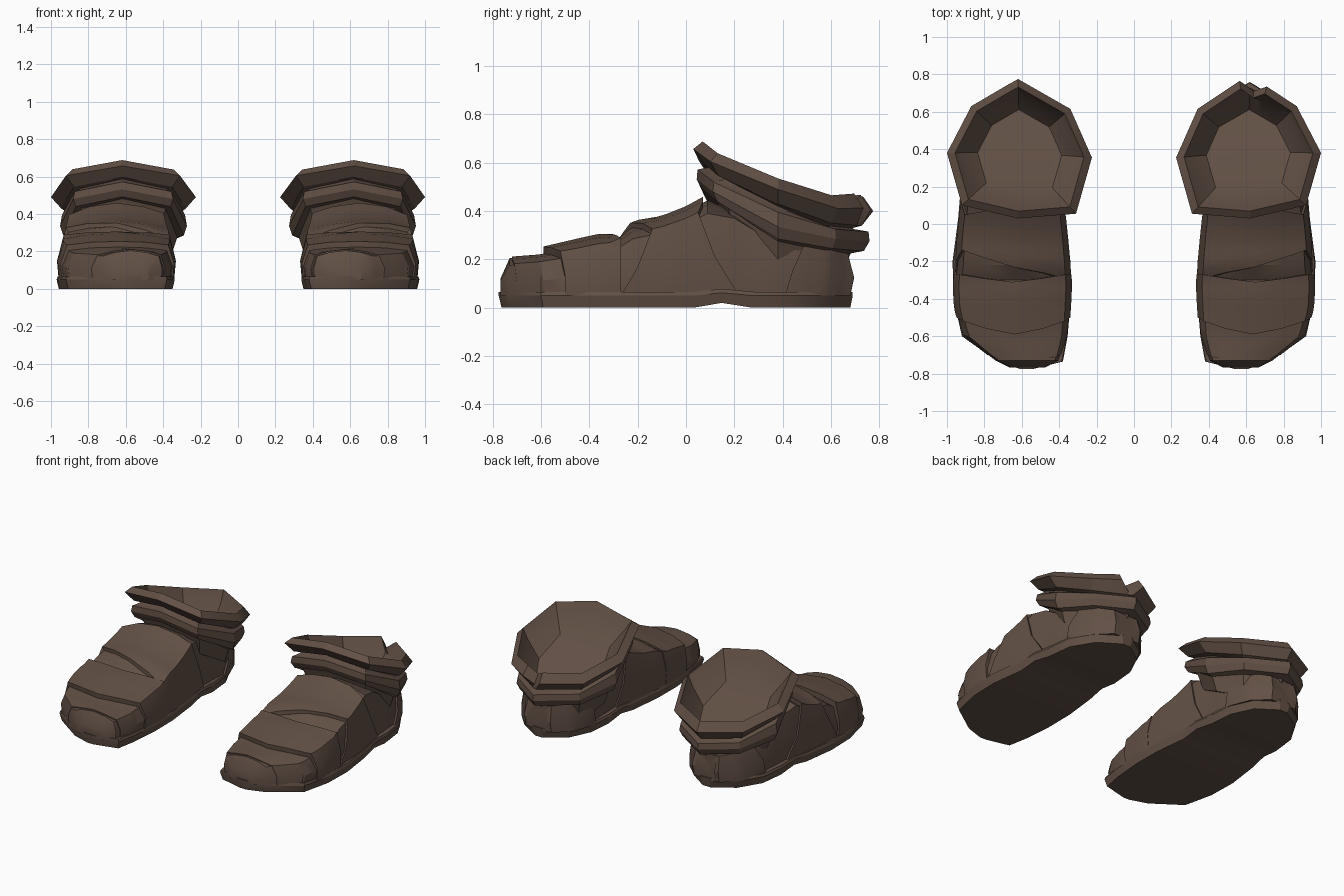
import bpy, bmesh

if "Cube" in bpy.data.objects:
    bpy.data.objects.remove(bpy.data.objects["Cube"])

leather = bpy.data.materials.new("brown_leather")
leather.diffuse_color = (0.12, 0.08, 0.06, 1)
leather.use_nodes = True
leather.node_tree.nodes["Principled BSDF"].inputs["Base Color"].default_value = leather.diffuse_color


def loft(name, rings, side):
    """Closed skin through equal-length rings, flipped in x by side."""
    bm = bmesh.new()
    rows = [[bm.verts.new((x * side, y, z)) for x, y, z in r] for r in rings]
    n = len(rows[0])
    for a, b in zip(rows, rows[1:]):
        for i in range(n):
            j = (i + 1) % n
            bm.faces.new((a[i], a[j], b[j], b[i]))
    bm.faces.new(rows[0])
    bm.faces.new(rows[-1])
    bmesh.ops.recalc_face_normals(bm, faces=bm.faces)
    me = bpy.data.meshes.new(name)
    bm.to_mesh(me)
    bm.free()
    me.materials.append(leather)
    ob = bpy.data.objects.new(name, me)
    bpy.context.collection.objects.link(ob)
    bpy.ops.object.select_all(action='DESELECT')
    ob.select_set(True)
    bpy.context.view_layer.objects.active = ob
    bpy.ops.object.shade_smooth_by_angle(angle=0.45)


# Foot sections: y, inner x, outer x, shoulder z, top z
FOOT = [(-.768, .48, .66, .11, .12), (-.73, .41, .735, .175, .205),
        (-.60, .37, .90, .185, .215), (-.45, .36, .94, .21, .25),
        (-.36, .355, .945, .23, .27), (-.30, .355, .945, .235, .27),
        (-.22, .36, .935, .285, .335), (-.10, .37, .93, .31, .355),
        (0, .38, .92, .345, .395), (.09, .39, .91, .39, .445),
        (.20, .405, .895, .37, .40), (.30, .41, .88, .31, .34),
        (.45, .40, .87, .27, .28), (.60, .46, .80, .235, .24),
        (.67, .55, .71, .22, .22)]
ACROSS = [0, -.015, .04, .24, .5, .76, .96, 1.015, 1]
BASE = .05


def foot_point(y, i, ox=0, oz=0):
    """Point i of the foot cross-section at y, pushed out by ox and oz."""
    yc = min(max(y, FOOT[0][0]), FOOT[-1][0])
    for a, b in zip(FOOT, FOOT[1:]):
        if yc <= b[0]:
            break
    f = (yc - a[0]) / (b[0] - a[0])
    xi, xo, zs, zt = [p + (q - p) * f for p, q in zip(a[1:], b[1:])]
    k = min(i, 8 - i)
    h = [0, .45, 1, 1, 1][k]
    z = BASE + (zs - BASE) * h + (zt - zs) * [0, 0, 0, .65, 1][k]
    u = ACROSS[i]
    return (xi + (xo - xi) * u + ox * max(-1, min(1, (u - .5) * 2.2)), y, z + oz * h)


def band(name, front, back, ox, oz, side, steps=6):
    """Raised panel over the foot between two edges given per section point."""
    rings = []
    for r in range(-1, steps + 2):
        f = min(max(r / steps, 0), 1)
        edge = r < 0 or r > steps
        rings.append([foot_point(front[i] + (back[i] - front[i]) * f, i,
                                 -.012 if edge else ox, -.012 if edge else oz)
                      for i in range(9)])
    loft(name, rings, side)


# Sole outline: y, inner x, outer x, arch lift
SOLE = [(-.775, .54, .61, 0), (-.735, .38, .73, 0), (-.60, .355, .92, 0),
        (-.40, .338, .965, 0), (-.20, .34, .97, 0), (.03, .365, .94, 0),
        (.15, .37, .93, .02), (.28, .375, .92, 0), (.45, .39, .90, 0),
        (.60, .46, .81, 0), (.69, .59, .67, 0)]

# Collar rim: x, y, z
RIM = [(.62, .03, .657), (.92, .10, .605), (1.0, .38, .49), (.87, .63, .41),
       (.71, .724, .403), (.665, .75, .401), (.62, .775, .40),
       (.34, .615, .41), (.225, .355, .49), (.31, .055, .605)]
# Collar rings from the inside floor over the lip to the ankle:
# x scale, y scale, lift, extra drop at the sides
COLLAR = [(.58, .58, -.13, 0), (.80, .80, -.02, 0), (.89, .89, .03, 0), (1, 1, 0, 0),
          (.86, .88, -.06, 0), (.76, .78, -.07, 0), (.77, .80, -.075, 0),
          (.85, .95, -.085, .01), (.875, .96, -.125, .03), (.83, .90, -.165, .04),
          (.74, .76, -.175, .04), (.72, .72, -.21, .03), (.66, .64, -.31, 0)]


def collar(side):
    torn = list(RIM)
    if side > 0:  # torn notch in the back of one boot
        torn[4:7] = [(.71, .735, .413), (.64, .71, .365), (.565, .765, .405)]
    rings = []
    for k, (sx, sy, dz, dip) in enumerate(COLLAR):
        ring = []
        for x, y, z in (torn if k in (2, 3) else RIM):
            lift = dz + (.04 * y if k == 2 else 0)
            if abs(y - .37) < .1:
                lift -= dip
            ring.append((.61 + (x - .61) * sx, .385 + (y - .385) * sy, z + lift))
        rings.append(ring)
    loft("ankle_collar", rings, side)


for side in (1, -1):
    # Sole with a stepped top edge
    rings = []
    for y, a, b, lift in SOLE:
        d, yb, top = .012, y * .985, .066 + lift * .6
        rings.append([(a + d, yb, lift), (a, y, .05 + lift * .6), (a + d / 2, y, top),
                      (b - d / 2, y, top), (b, y, .05 + lift * .6), (b - d, yb, lift)])
    loft("sole", rings, side)

    # Foot body
    loft("foot_body", [[foot_point(s[0], i) for i in range(9)] for s in FOOT], side)

    # Overlapping leather panels
    band("toe_cap", [-.70, -.70, -.71, -.72, -.72, -.72, -.71, -.70, -.70],
         [-.48, -.48, -.50, -.53, -.56, -.53, -.50, -.48, -.48], .005, .006, side)
    band("toe_band", [-.50, -.50, -.52, -.56, -.59, -.56, -.52, -.50, -.50],
         [-.27, -.27, -.27, -.29, -.31, -.29, -.27, -.27, -.27], .014, .036, side)
    band("instep_strap", [-.30, -.30, -.29, -.26, -.23, -.18, -.14, -.20, -.27],
         [.20, .13, .07, .07, .07, .07, .05, .12, .22], .012, .025, side, 8)
    band("heel_counter", [.41, .44, .49, .52, .53, .52, .49, .44, .41],
         [.68, .695, .67, .665, .665, .665, .67, .695, .68], .015, .004, side)

    # Flared collar with a lower rolled band
    collar(side)
